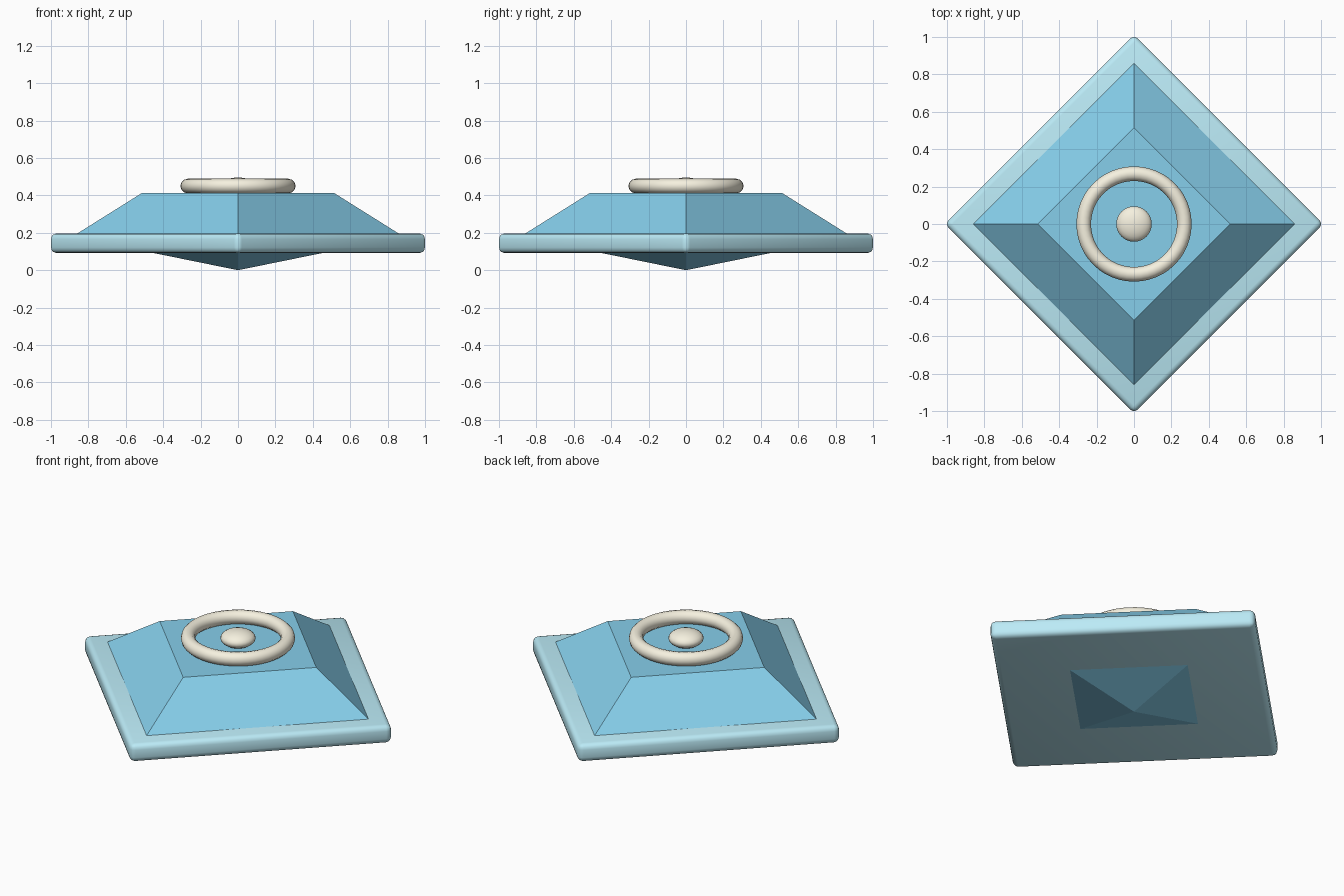
import bpy, bmesh, math

if "Cube" in bpy.data.objects:
    bpy.data.objects.remove(bpy.data.objects["Cube"])


def material(name, rgb):
    m = bpy.data.materials.new(name)
    m.diffuse_color = (*rgb, 1)
    m.use_nodes = True
    m.node_tree.nodes["Principled BSDF"].inputs["Base Color"].default_value = m.diffuse_color
    return m


def finish(name, mat, smooth=True):
    ob = bpy.context.object
    ob.name = name
    ob.data.materials.append(mat)
    bpy.ops.object.transform_apply(location=True, rotation=True, scale=True)
    if smooth:
        bpy.ops.object.shade_smooth_by_angle(angle=math.radians(35))
    return ob


rim_blue = material("rim_blue", (0.50, 0.83, 0.93))
gem_blue = material("gem_blue", (0.24, 0.62, 0.83))
cream = material("cream", (0.92, 0.88, 0.74))

# Rounded diamond-shaped rim plate
bpy.ops.mesh.primitive_cube_add(size=1, location=(0, 0, 0.144), rotation=(0, 0, math.pi / 4))
bpy.context.object.scale = (1.432, 1.432, 0.105)
plate = finish("rim_plate", rim_blue, smooth=False)
bevel = plate.modifiers.new("rounded_edges", 'BEVEL')
bevel.width = 0.03
bevel.segments = 3
bpy.ops.object.modifier_apply(modifier=bevel.name)
bpy.ops.object.shade_smooth_by_angle(angle=math.radians(35))

# Faceted gem: point below, widest at the girdle, flat table on top
bm = bmesh.new()
tip = bm.verts.new((0, 0, 0))
rings = []
for r, z in ((0.885, 0.18), (0.515, 0.412)):
    rings.append([bm.verts.new((r * x, r * y, z)) for x, y in ((1, 0), (0, 1), (-1, 0), (0, -1))])
low, high = rings
for i in range(4):
    j = (i + 1) % 4
    bm.faces.new((tip, low[j], low[i]))
    bm.faces.new((low[i], low[j], high[j], high[i]))
bm.faces.new(high)
mesh = bpy.data.meshes.new("gem")
bm.to_mesh(mesh)
bm.free()
gem = bpy.data.objects.new("gem", mesh)
bpy.context.collection.objects.link(gem)
mesh.materials.append(gem_blue)

# Ring lying on the gem's table
bpy.ops.mesh.primitive_torus_add(major_radius=0.269, minor_radius=0.039, major_segments=48,
                                 minor_segments=12, location=(0, 0, 0.45))
finish("ring", cream)

# Flattened bead in the middle of the ring
bpy.ops.mesh.primitive_uv_sphere_add(segments=24, ring_count=12, radius=0.095, location=(0, 0, 0.45))
bpy.context.object.scale = (1, 1, 0.48)
finish("centre_bead", cream)
